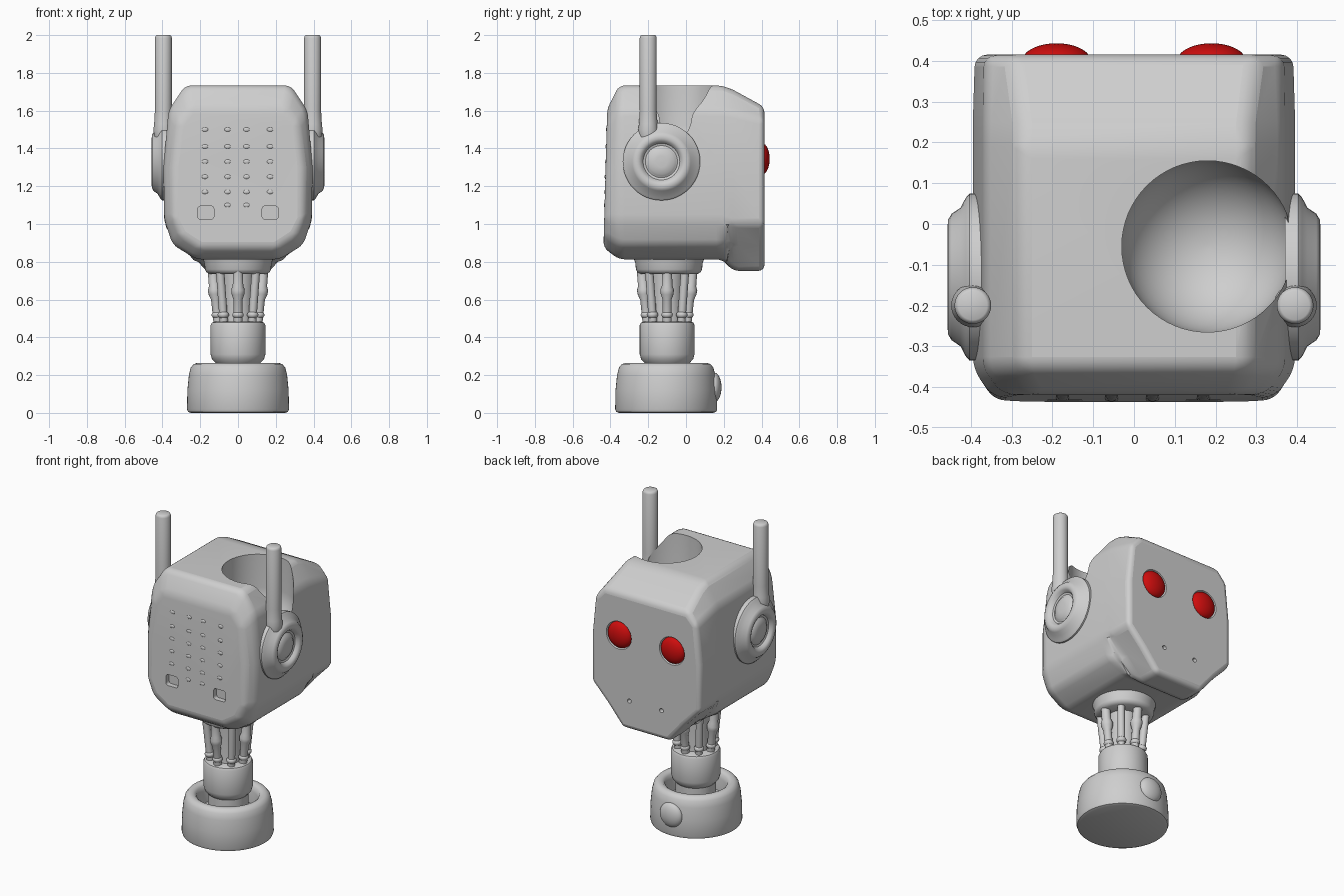
import bpy, bmesh, math
from mathutils import Matrix, Vector

if "Cube" in bpy.data.objects:
    bpy.data.objects.remove(bpy.data.objects["Cube"])


def material(name, rgb):
    m = bpy.data.materials.new(name)
    m.diffuse_color = (*rgb, 1)
    m.use_nodes = True
    m.node_tree.nodes["Principled BSDF"].inputs["Base Color"].default_value = m.diffuse_color
    return m


GREY = material("light grey", (0.62, 0.62, 0.62))
RED = material("red", (0.62, 0.004, 0.004))
NY = -0.1  # neck and base axis in y


def finish(bm, name, mat=GREY, angle=40):
    bmesh.ops.recalc_face_normals(bm, faces=bm.faces)
    me = bpy.data.meshes.new(name)
    bm.to_mesh(me)
    bm.free()
    ob = bpy.data.objects.new(name, me)
    bpy.context.collection.objects.link(ob)
    me.materials.append(mat)
    smooth(ob, angle)
    return ob


def smooth(ob, angle=40):
    bpy.ops.object.select_all(action='DESELECT')
    ob.select_set(True)
    bpy.context.view_layer.objects.active = ob
    bpy.ops.object.shade_smooth_by_angle(angle=math.radians(angle))


def add_lathe(bm, profile, matrix, seg=48):
    """Revolve (radius, height) points about local z; open ends are capped."""
    rings = []
    for r, h in profile:
        rings.append([bm.verts.new(matrix @ Vector((r * math.cos(a), r * math.sin(a), h)))
                      for a in (2 * math.pi * i / seg for i in range(seg))])
    for a, b in zip(rings, rings[1:]):
        for i in range(seg):
            j = (i + 1) % seg
            bm.faces.new((a[i], a[j], b[j], b[i]))
    bm.faces.new(rings[0])
    bm.faces.new(rings[-1])


def lathe(name, profile, loc, rot=None, seg=48, angle=40):
    bm = bmesh.new()
    add_lathe(bm, profile, Matrix.Translation(loc) @ (rot or Matrix()), seg)
    return finish(bm, name, angle=angle)


def add_ball(bm, loc, scale, u=24, v=14):
    bmesh.ops.create_uvsphere(bm, u_segments=u, v_segments=v, radius=1,
                              matrix=Matrix.Translation(loc) @ Matrix.Diagonal((*scale, 1)))


def apply(ob, mod):
    bpy.context.view_layer.objects.active = ob
    bpy.ops.object.modifier_apply(modifier=mod.name)


def cut(ob, cutter):
    mod = ob.modifiers.new("cut", 'BOOLEAN')
    mod.operation = 'DIFFERENCE'
    mod.solver = 'EXACT'
    mod.object = cutter
    apply(ob, mod)
    bpy.data.objects.remove(cutter)


def front_y(z):
    return -0.435 + (z - 0.95) * 0.027


# Head: half outlines (x, z) lofted along y, from the front panel to the face
body = [(.28, 1.733), (.368, 1.6), (.395, 1.3), (.39, 1.02), (.345, .89), (.22, .813)]
panel = [(.25, 1.61), (.315, 1.53), (.345, 1.3), (.345, 1.03), (.3, .94), (.2, .875)]
jaw = [(.28, 1.71), (.368, 1.59), (.395, 1.3), (.39, 1.0), (.28, .885), (.17, .752)]
face = [(.30, 1.62), (.365, 1.55), (.39, 1.3), (.39, 1.0), (.28, .885), (.17, .752)]
sections = [(None, panel), (-.355, body), (.19, body), (.25, jaw), (.415, face)]
bm = bmesh.new()
rings = []
for y, half in sections:
    outline = half + [(-x, z) for x, z in reversed(half)]
    rings.append([bm.verts.new((x, front_y(z) if y is None else y, z)) for x, z in outline])
for a, b in zip(rings, rings[1:]):
    for i in range(len(a)):
        j = (i + 1) % len(a)
        bm.faces.new((a[i], a[j], b[j], b[i]))
bm.faces.new(rings[0])
bm.faces.new(rings[-1])
head = finish(bm, "head")
mod = head.modifiers.new("soft_edges", 'BEVEL')
mod.width = 0.03
mod.segments = 4
mod.limit_method = 'ANGLE'
mod.angle_limit = math.radians(14)
apply(head, mod)

# Round-bottomed well in the top of the head
well = [(.21 * math.cos(t), 1.52 + .21 * math.sin(t))
        for t in (math.radians(a) for a in range(-88, 1, 8))] + [(.21, 1.95)]
cut(head, lathe("well_cutter", well, (.18, -.055, 0), seg=64))

# Eye sockets, nostrils and front slots
back = Matrix.Rotation(-math.pi / 2, 4, 'X')  # local z points to +y
for s in (1, -1):
    cut(head, lathe("socket_cutter", [(.08, -.02), (.095, .02)], (s * .19, .41, 1.345), back))
    cut(head, lathe("nostril_cutter", [(.009, -.03), (.016, .02)], (s * .115, .41, .94), back, 16))
    bm = bmesh.new()
    bmesh.ops.create_cube(bm, size=1, matrix=Matrix.Translation((s * .17, -.44, 1.06))
                          @ Matrix.Diagonal((.085, .08, .07, 1)))
    bmesh.ops.bevel(bm, geom=[e for e in bm.edges if abs(e.verts[0].co.y - e.verts[1].co.y) > .01],
                    offset=.015, segments=3, affect='EDGES', profile=.5)
    cut(head, finish(bm, "slot_cutter"))
smooth(head, 35)

# Low relief rows of dots on the front panel
bm = bmesh.new()
for x in (-.175, -.055, .045, .17):
    for z in (1.5, 1.41, 1.33, 1.25, 1.17, 1.1):
        if z > 1.15 or abs(x) < .1:
            add_ball(bm, (x, front_y(z) + .002, z), (.018, .006, .012), 12, 8)
finish(bm, "panel_dots")

# Eyes, ears and antennas
ear = [(.205, .37), (.205, .403), (.195, .412), (.17, .425), (.155, .447), (.14, .456), (.122, .457),
       (.108, .45), (.097, .432), (.085, .428), (.075, .433), (.066, .441), (.03, .444), (.003, .445)]
rod = [(.03, 1.40), (.045, 1.44), (.053, 1.50), (.049, 1.53), (.045, 1.60), (.045, 1.985),
       (.041, 1.996), (.035, 2.0)]
for s, side in ((1, "right"), (-1, "left")):
    bm = bmesh.new()
    add_ball(bm, (s * .19, .4, 1.345), (.084, .043, .084), 36, 20)
    finish(bm, side + "_eye", RED)
    lathe(side + "_ear", ear, (0, -.13, 1.33), Matrix.Rotation(s * math.pi / 2, 4, 'Y'))
    lathe(side + "_antenna", rod, (s * .395, -.2, 0), seg=32)

# Neck: top collar, inner core and lower sleeve
lathe("neck_collar", [(.15, .735), (.168, .745), (.175, .76), (.178, .79), (.19, .83)], (0, NY + .01, 0))
lathe("neck_core", [(.085, .46), (.08, .6), (.09, .75)], (0, NY, 0), seg=24)
lathe("neck_sleeve", [(.12, .12), (.12, .265), (.138, .285), (.145, .31), (.145, .465),
                      (.138, .478), (.12, .485)], (0, NY, 0))

# Ring of neck rods, with heavier jointed pistons on every second one
bm = bmesh.new()
for k in range(8):
    a = k * math.pi / 4
    d = Vector((math.cos(a), math.sin(a), 0))
    centre = Vector((0, NY, 0))
    low, high = centre + d * .105 + Vector((0, 0, .47)), centre + d * .135 + Vector((0, 0, .76))
    axis = high - low
    m = Matrix.Translation(low) @ axis.to_track_quat('Z', 'Y').to_matrix().to_4x4()
    n = axis.length
    if k % 2 == 0:
        add_lathe(bm, [(.024, 0), (.024, n * .45), (.034, n * .55), (.036, n * .63),
                       (.028, n * .7), (.026, n)], m, 16)
    else:
        add_lathe(bm, [(.022, 0), (.022, n)], m, 16)
    add_ball(bm, low + axis * .17, (.03, .03, .022), 16, 10)
finish(bm, "neck_rods")

# Round base with a hollow top, and a button on its back
lathe("base", [(.25, 0), (.265, .006), (.27, .02), (.268, .12), (.26, .2), (.25, .24), (.235, .258),
               (.218, .264), (.2, .262), (.185, .25), (.177, .22), (.175, .14), (.02, .14)],
      (0, NY - .005, 0), seg=64)
bm = bmesh.new()
add_ball(bm, (0, .15, .135), (.078, .038, .078), 32, 18)
finish(bm, "base_button")
